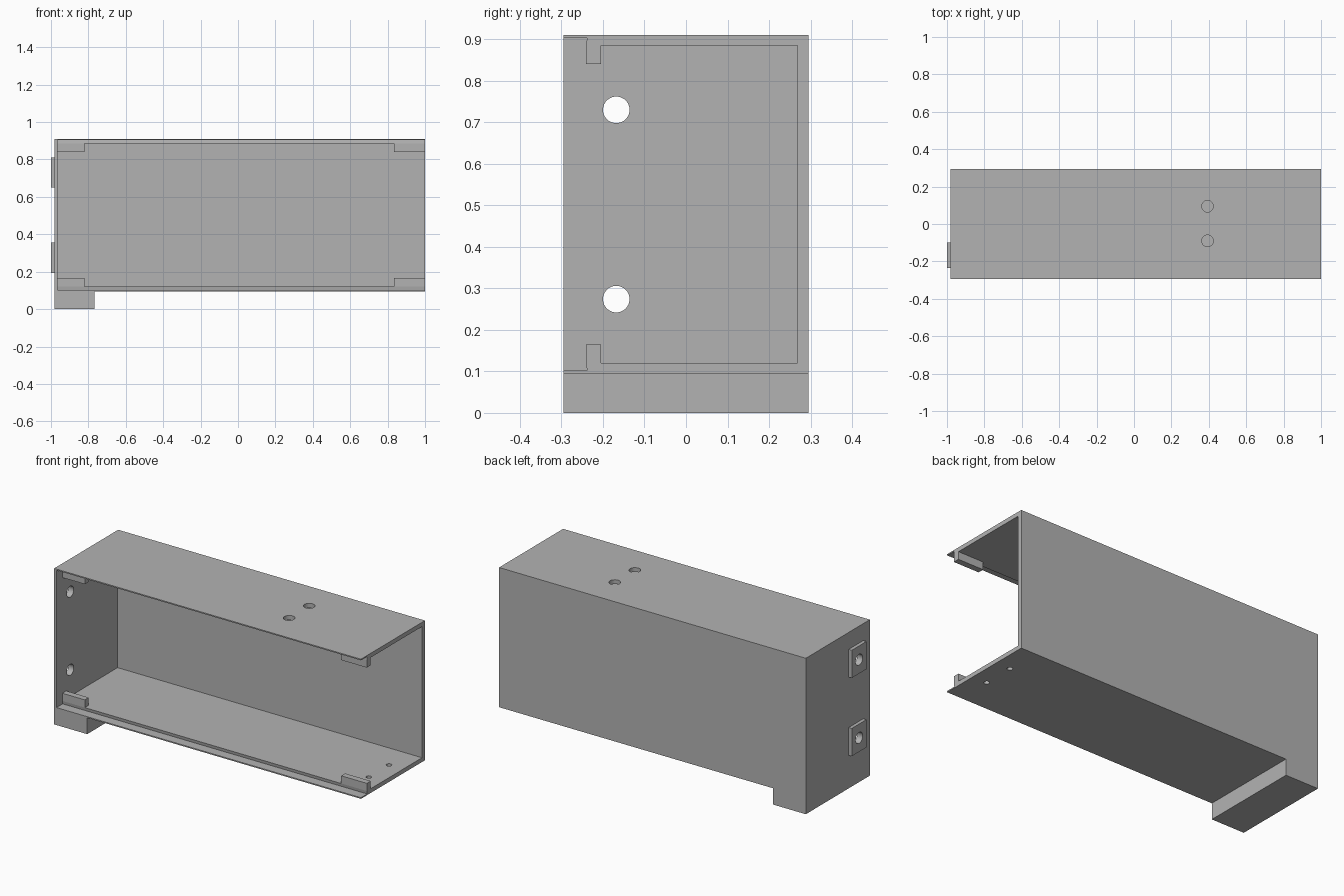
import bpy
import bmesh
import math
from mathutils import Vector

if "Cube" in bpy.data.objects:
    bpy.data.objects.remove(bpy.data.objects["Cube"], do_unlink=True)

grey = bpy.data.materials.new("plain grey")
grey.use_nodes = True
grey.diffuse_color = (0.45, 0.45, 0.45, 1)
grey.node_tree.nodes["Principled BSDF"].inputs["Base Color"].default_value = grey.diffuse_color

X0, X1 = -0.98, 1.0      # body length
WALL_X = -0.965          # inner face of the end wall
FRONT, BACK = -0.295, 0.295
BOTTOM, TOP = 0.095, 0.91
MID = (BOTTOM + TOP) / 2


def extrude_x(name, profile, x0, x1):
    """Solid from a (y, z) outline swept from x0 to x1."""
    bm = bmesh.new()
    face = bm.faces.new([bm.verts.new((x0, y, z)) for y, z in profile])
    moved = bmesh.ops.extrude_face_region(bm, geom=[face])["geom"]
    bmesh.ops.translate(bm, vec=(x1 - x0, 0, 0),
                        verts=[v for v in moved if isinstance(v, bmesh.types.BMVert)])
    bmesh.ops.recalc_face_normals(bm, faces=bm.faces)
    mesh = bpy.data.meshes.new(name)
    bm.to_mesh(mesh)
    bm.free()
    mesh.materials.append(grey)
    obj = bpy.data.objects.new(name, mesh)
    bpy.context.collection.objects.link(obj)
    return obj


def box(name, x0, x1, y0, y1, z0, z1):
    return extrude_x(name, [(y0, z0), (y1, z0), (y1, z1), (y0, z1)], x0, x1)


def drill(obj, centre, radius, axis):
    """Cut a round hole through obj along an axis."""
    turn = Vector((0, 0, 1)).rotation_difference(Vector(axis)).to_euler()
    bpy.ops.mesh.primitive_cylinder_add(vertices=40, radius=radius, depth=0.2,
                                        location=centre, rotation=turn)
    cutter = bpy.context.object
    cutter.hide_render = True
    cutter.data.materials.append(grey)
    mod = obj.modifiers.new("hole", 'BOOLEAN')
    mod.operation = 'DIFFERENCE'
    mod.solver = 'EXACT'
    mod.object = cutter
    bpy.ops.object.select_all(action='DESELECT')
    bpy.context.view_layer.objects.active = obj
    obj.select_set(True)
    bpy.ops.object.modifier_apply(modifier=mod.name)
    bpy.data.objects.remove(cutter, do_unlink=True)
    bpy.ops.object.shade_smooth_by_angle(angle=math.radians(30))


def flip(points):
    """Mirror a (y, z) outline about the mid height, keeping it connected."""
    return [(y, 2 * MID - z) for y, z in reversed(points)]


# Floor, back and roof as one channel, with a rebate along each front edge
upper = [(0.268, 0.885), (-0.241, 0.885), (-0.238, 0.903), (FRONT, 0.903),
         (FRONT, TOP), (BACK, TOP)]
shell = extrude_x("shell", upper + flip(upper), WALL_X, X1)
for y in (-0.09, 0.095):
    drill(shell, (0.393, y, TOP), 0.031, (0, 0, 1))
    drill(shell, (0.908, y, BOTTOM), 0.015, (0, 0, 1))

# Closed end with its two outer mounting pads
end_wall = box("end_wall", X0, WALL_X, FRONT, BACK, BOTTOM, TOP)
for name, z in (("lower_pad", 0.274), ("upper_pad", 0.73)):
    pad = box(name, -1.0, X0, -0.235, -0.1, z - 0.081, z + 0.081)
    for part in (pad, end_wall):
        drill(part, (X0, -0.168, z), 0.032, (1, 0, 0))

# Foot under the closed end
box("foot", X0, -0.767, FRONT, BACK, 0, BOTTOM)

# Retaining tabs in the four front corners
tab = [(-0.241, 0.885), (-0.241, 0.84), (-0.205, 0.84), (-0.205, 0.885)]
for side, x0, x1 in (("right", WALL_X, -0.82), ("left", 0.835, X1)):
    extrude_x(f"upper_{side}_tab", tab, x0, x1)
    extrude_x(f"lower_{side}_tab", flip(tab), x0, x1)
